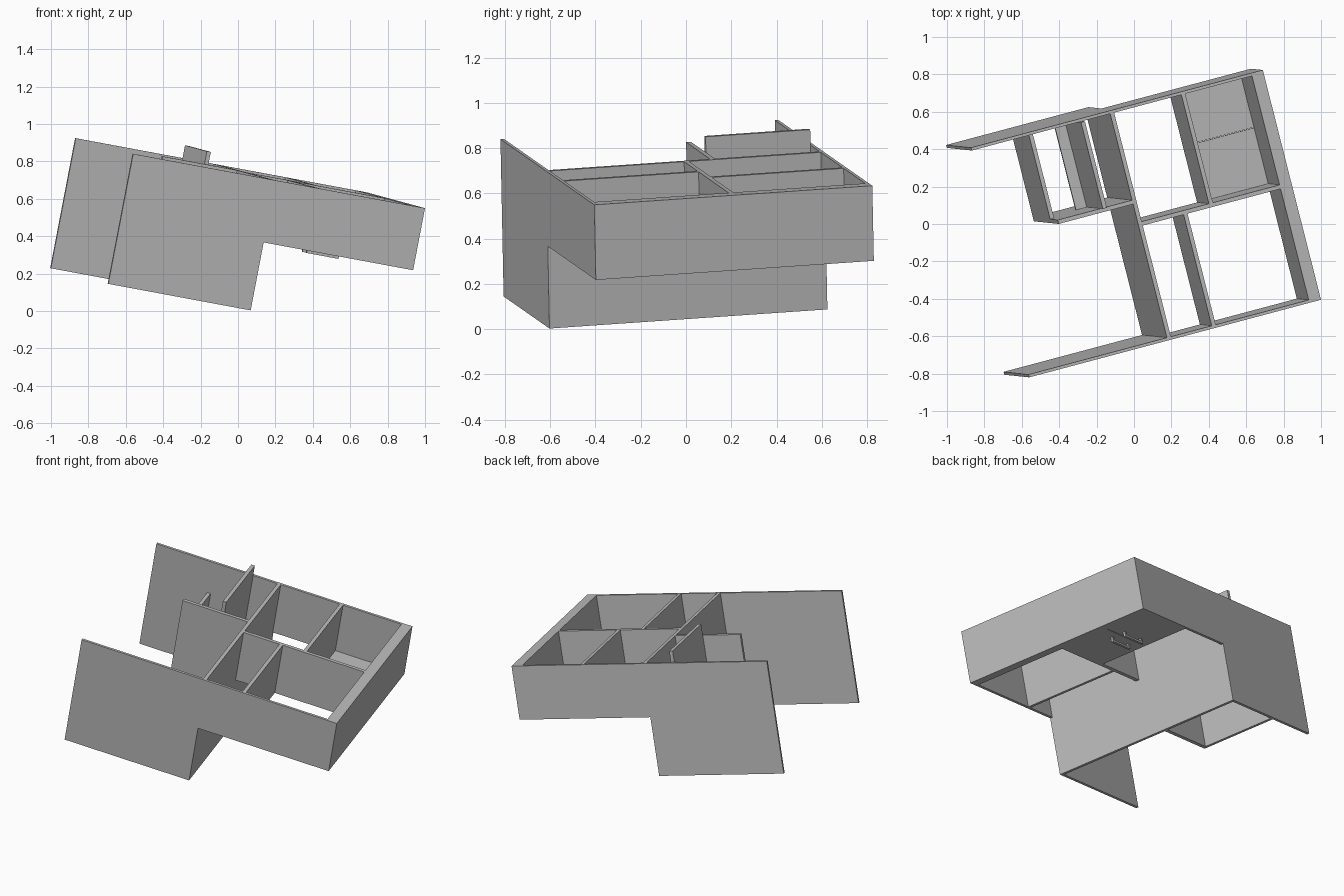
import bpy
import bmesh
from mathutils import Matrix, Vector

cube = bpy.data.objects.get("Cube")
if cube:
    bpy.data.objects.remove(cube, do_unlink=True)

# One plain grey material
grey = bpy.data.materials.new("plain grey")
grey.use_nodes = True
colour = (0.5, 0.5, 0.5, 1)
grey.diffuse_color = colour
grey.node_tree.nodes["Principled BSDF"].inputs["Base Color"].default_value = colour

# Tilted frame: u runs along the side walls, v across to the back, w up from the wall tops
u = Vector((0.951, 0.253, -0.177)).normalized()
w = Vector((0.184, -0.021, 0.983))
w = (w - u * w.dot(u)).normalized()
v = w.cross(u)
frame = Matrix.Translation((-0.56, -0.82, 0.84)) @ Matrix((u, v, w)).transposed().to_4x4()


def build(name, boxes):
    """Make one object from boxes given as (u range, v range, w range)."""
    bm = bmesh.new()
    for ranges in boxes:
        mid = Vector([(a + b) / 2 for a, b in ranges])
        size = [b - a for a, b in ranges]
        bmesh.ops.create_cube(bm, size=1, matrix=Matrix.Translation(mid) @ Matrix.Diagonal((*size, 1)))
    mesh = bpy.data.meshes.new(name)
    bm.to_mesh(mesh)
    bm.free()
    mesh.materials.append(grey)
    obj = bpy.data.objects.new(name, mesh)
    obj.matrix_world = frame
    bpy.context.scene.collection.objects.link(obj)


L, W = 1.64, 1.27          # overall length and width
TALL, LOW = -0.708, -0.338  # bottoms of the tall and low walls
T, S = 0.016, 0.022        # outer and inner wall thickness
CROSS = 0.80               # where tall walls change to low walls
END = L - 0.065            # inner face of the thick end wall

# Outer side walls: a tall half and a low half
for side, v0 in (("front", 0), ("back", W - T)):
    build(side + "_tall_wall", [((0, CROSS), (v0, v0 + T), (TALL, 0))])
    build(side + "_low_wall", [((CROSS, L), (v0, v0 + T), (LOW, 0))])
build("end_wall", [((END, L), (T, W - T), (LOW, 0))])

# Inner partitions
build("cross_wall", [((CROSS - S, CROSS), (T, W - T), (TALL, 0))])
build("middle_wall", [((CROSS, END), (0.63, 0.63 + S), (LOW, 0))])
build("front_room_divider", [((1.03, 1.03 + S), (T, 0.63), (LOW, 0))])
build("back_room_divider", [((1.178, 1.2), (0.63 + S, W - T), (LOW, 0))])

# Small tall room beside the cross wall
build("small_room_wall", [((0.36, CROSS - S), (0.754, 0.754 + S), (TALL, 0))])
build("small_room_low_wall", [((0.36, 0.36 + S), (0.754 + S, W - T), (TALL, -0.215))])
build("raised_panel", [((0.60, 0.60 + S), (0.754 + S, W - T), (-0.41, 0.07))])
build("shelf", [((0.54, 0.60), (0.754 + S, W - T), (-0.41, -0.392))])

# Two floor hatches with a narrow gap, each with a handle underneath
build("front_hatch", [((1.2, END), (0.63 + S, 0.961), (LOW, LOW + 0.015))])
build("back_hatch", [((1.2, END), (0.964, W - T), (LOW, LOW + 0.015))])
for side, v0 in (("front", 0.905), ("back", 0.995)):
    across = (v0, v0 + 0.014)
    build(side + "_hatch_handle", [
        ((1.28, 1.46), across, (LOW - 0.032, LOW - 0.018)),
        ((1.28, 1.294), across, (LOW - 0.018, LOW)),
        ((1.446, 1.46), across, (LOW - 0.018, LOW)),
    ])
